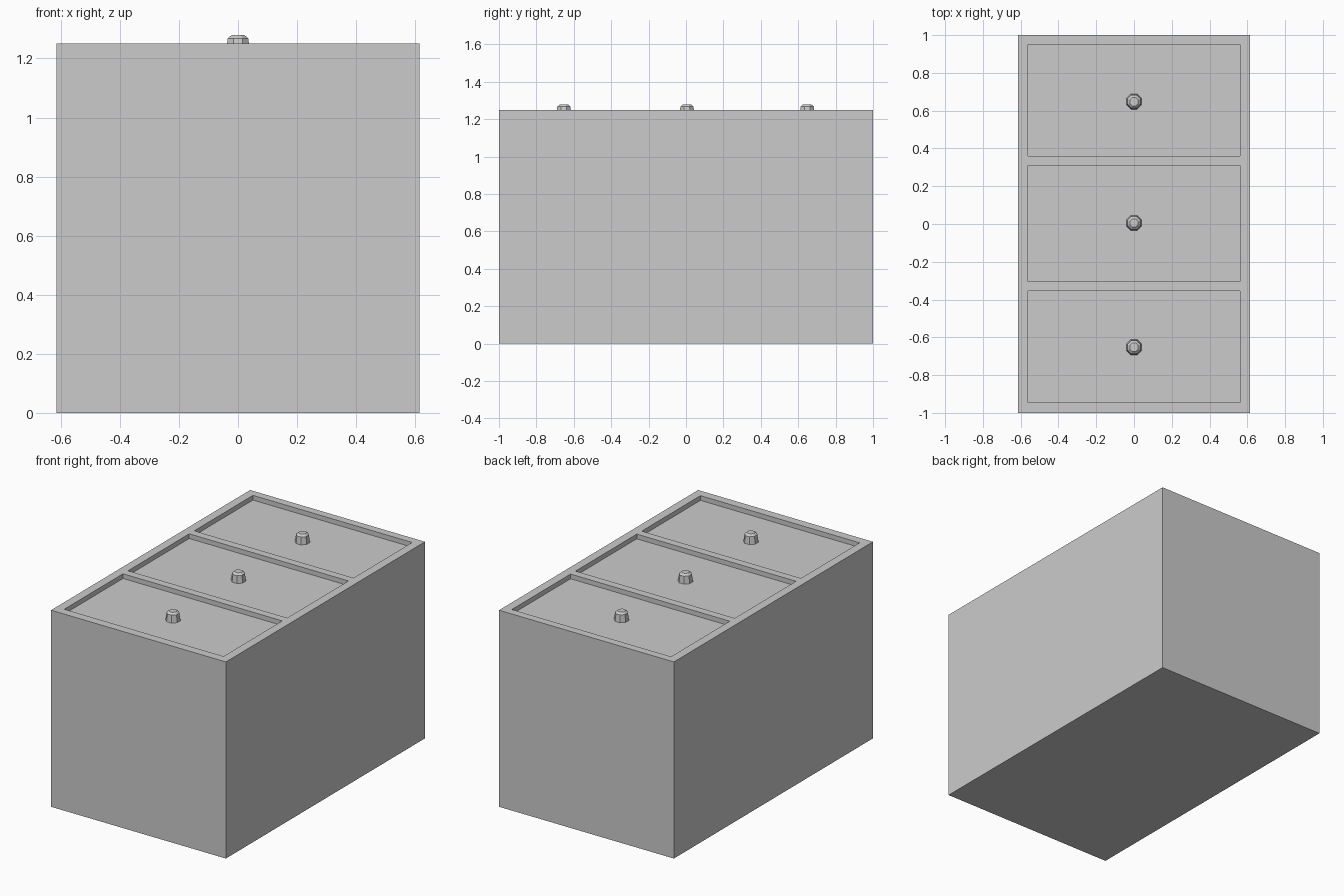
import bpy, bmesh, math
from mathutils import Matrix, Vector

if "Cube" in bpy.data.objects:
    bpy.data.objects.remove(bpy.data.objects["Cube"])

HX, TOP, DEPTH = 0.615, 1.25, 0.03
XS = [-HX, -0.56, 0.56, HX]
YS = [-1, -0.945, -0.355, -0.305, 0.31, 0.36, 0.95, 1]


def add_object(name, bm):
    bmesh.ops.recalc_face_normals(bm, faces=bm.faces)
    mesh = bpy.data.meshes.new(name)
    bm.to_mesh(mesh)
    bm.free()
    obj = bpy.data.objects.new(name, mesh)
    bpy.context.collection.objects.link(obj)
    return obj


# Cabinet: gridded top, three cells pushed down as drawer fronts, body extruded to the floor
bm = bmesh.new()
verts = [[bm.verts.new((x, y, TOP)) for y in YS] for x in XS]
panels = []
for i in range(len(XS) - 1):
    for j in range(len(YS) - 1):
        f = bm.faces.new((verts[i][j], verts[i + 1][j], verts[i + 1][j + 1], verts[i][j + 1]))
        if i == 1 and j % 2 == 1:
            panels.append(f)
rim = [e for e in bm.edges if e.is_boundary]
side = bmesh.ops.extrude_edge_only(bm, edges=rim)["geom"]
for v in side:
    if isinstance(v, bmesh.types.BMVert):
        v.co.z = 0
bmesh.ops.contextual_create(bm, geom=[e for e in side if isinstance(e, bmesh.types.BMEdge) and e.is_boundary])
for f in panels:
    new_face = bmesh.ops.extrude_discrete_faces(bm, faces=[f])["faces"][0]
    bmesh.ops.translate(bm, verts=new_face.verts, vec=Vector((0, 0, -DEPTH)))
flat = [e for e in bm.edges if len(e.link_faces) == 2 and e.calc_face_angle(1) < 0.001]
add_object("drawer_cabinet", bm)

# Knobs: eight-sided, tapering to a chamfered flat top
PROFILE = [(0.044, TOP - DEPTH), (0.038, 1.267), (0.024, 1.279)]


def knob(name, y):
    bm = bmesh.new()
    rings = []
    for r, z in PROFILE:
        rings.append([bm.verts.new((r * math.cos(a), y + r * math.sin(a), z))
                      for a in (math.radians(22.5 + 45 * k) for k in range(8))])
    for low, high in zip(rings, rings[1:]):
        for k in range(8):
            n = (k + 1) % 8
            bm.faces.new((low[k], low[n], high[n], high[k]))
    bm.faces.new(rings[-1])
    bm.faces.new(rings[0][::-1])
    add_object(name, bm)


for name, y in (("knob_lower", -0.653), ("knob_middle", 0.005), ("knob_upper", 0.648)):
    knob(name, y)
